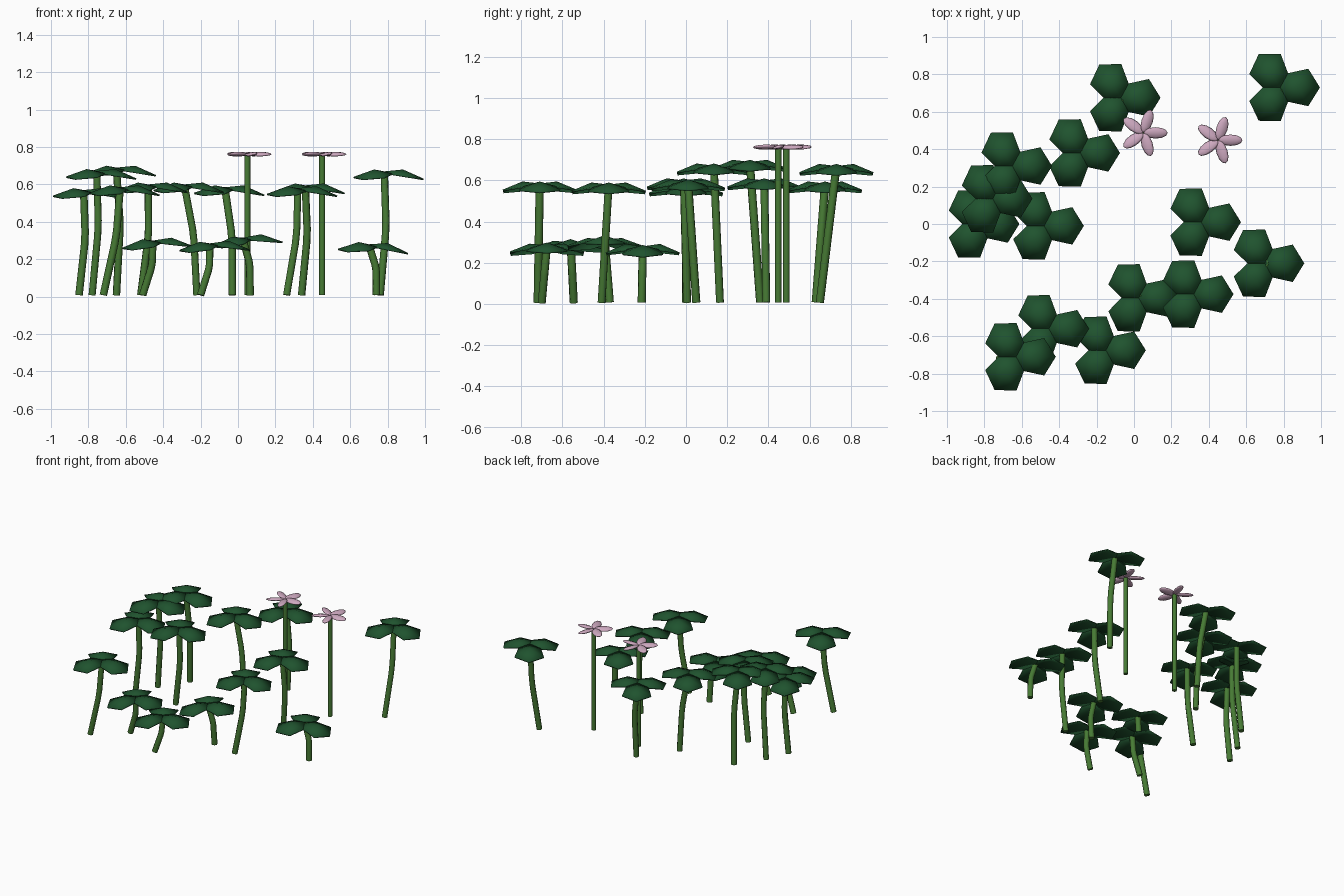
import bpy
import bmesh
import math
from mathutils import Matrix, Vector

if "Cube" in bpy.data.objects:
    bpy.data.objects.remove(bpy.data.objects["Cube"])


def make_material(name, color):
    mat = bpy.data.materials.new(name)
    mat.use_nodes = True
    mat.diffuse_color = (*color, 1)
    mat.node_tree.nodes["Principled BSDF"].inputs["Base Color"].default_value = (*color, 1)
    return mat


LEAF = make_material("dark leaf green", (0.014, 0.087, 0.028))
STEM = make_material("stem green", (0.062, 0.195, 0.034))
PETAL = make_material("pale pink", (0.62, 0.4, 0.53))


def add_stem(name, points, radius):
    # Bent round stem swept along a short path
    curve = bpy.data.curves.new(name, "CURVE")
    curve.dimensions = "3D"
    curve.bevel_depth = radius
    curve.bevel_resolution = 2
    curve.use_fill_caps = True
    spline = curve.splines.new("POLY")
    spline.points.add(len(points) - 1)
    for point, co in zip(spline.points, points):
        point.co = (*co, 1)
    spline.use_smooth = True
    curve.materials.append(STEM)
    bpy.context.collection.objects.link(bpy.data.objects.new(name, curve))


def smooth_mesh(name, bm, mat):
    for face in bm.faces:
        face.smooth = True
    mesh = bpy.data.meshes.new(name)
    bm.to_mesh(mesh)
    bm.free()
    mesh.materials.append(mat)
    return mesh


def leaf_crown_mesh():
    # Three broad pointed leaves, each raised along its middle and drooping at the rim
    half = [(0.04, 0.076, -0.012), (0.15, 0.1, -0.03)]
    rim = [(0, 0, 0)] + half + [(0.212, 0, -0.04)]
    rim += [(x, -y, z) for x, y, z in reversed(half)]
    bm = bmesh.new()
    for angle in (0, 123, 237):
        turn = Matrix.Rotation(math.radians(angle), 3, "Z")
        ring = [bm.verts.new(turn @ Vector(co)) for co in rim]
        ridge = bm.verts.new(turn @ Vector((0.1, 0, 0.01)))
        for a, b in zip(ring, ring[1:] + ring[:1]):
            # Wound so that the faces look upward
            bm.faces.new((b, a, ridge))
    return smooth_mesh("leaf_crown", bm, LEAF)


def flower_mesh():
    # Five flattened, pointed-oval petals
    bm = bmesh.new()
    for i in range(5):
        place = (Matrix.Rotation(math.tau * i / 5, 4, "Z")
                 @ Matrix.Translation((0.066, 0, 0))
                 @ Matrix.Rotation(math.radians(12), 4, "X")
                 @ Matrix.Diagonal((0.064, 0.031, 0.011, 1))
                 @ Matrix.Rotation(math.pi / 2, 4, "Y"))
        bmesh.ops.create_uvsphere(bm, u_segments=8, v_segments=6, radius=1, matrix=place)
    return smooth_mesh("flower_petals", bm, PETAL)


def add_instance(name, mesh, location, rotation):
    obj = bpy.data.objects.new(name, mesh)
    bpy.context.collection.objects.link(obj)
    obj.location = location
    obj.rotation_euler = rotation
    return obj


# Leafy plants: crown x, y, height; foot x, y; sideways tilt in degrees
plants = [
    (0.782, 0.73, 0.67, 0.76, 0.65, 0),
    (-0.07, 0.675, 0.585, -0.03, 0.63, 0),
    (-0.287, 0.38, 0.60, -0.22, 0.39, 0),
    (-0.65, 0.31, 0.69, -0.65, 0.36, 0),
    (-0.755, 0.135, 0.672, -0.78, 0.165, 0),
    (-0.825, 0.0, 0.57, -0.85, 0.0, 0),
    (-0.48, -0.01, 0.60, -0.52, 0.005, 0),
    (0.36, 0.01, 0.595, 0.34, 0.05, 0),
    (0.32, -0.375, 0.58, 0.26, -0.41, 0),
    (-0.63, -0.71, 0.585, -0.72, -0.72, 0),
    (-0.455, -0.56, 0.30, -0.51, -0.545, -3),
    (-0.15, -0.675, 0.285, -0.20, -0.70, -2),
    (0.025, -0.395, 0.315, 0.065, -0.37, -5),
    (0.7, -0.21, 0.28, 0.74, -0.215, 2),
]
crown_mesh = leaf_crown_mesh()
for i, (x, y, z, foot_x, foot_y, tilt) in enumerate(plants, 1):
    crown = add_instance(f"leaf_crown_{i}", crown_mesh, (x, y, z), (0, math.radians(tilt), 0))
    crown.modifiers.new("thickness", "SOLIDIFY").thickness = 0.008

    # The foot leans, then the upper half straightens or curls under the crown
    foot = Vector((foot_x, foot_y, 0.008))
    top = Vector((x, y, z - 0.004))
    bend = foot.lerp(top, 0.55)
    bend.x += 0.02
    add_stem(f"leaf_stem_{i}", [foot, bend.lerp(foot, 0.12), bend.lerp(top, 0.12), top], 0.02)

# Blossoms on straight stems
petals = flower_mesh()
for i, (x, y) in enumerate([(0.05, 0.487), (0.45, 0.448)], 1):
    add_instance(f"flower_{i}", petals, (x, y, 0.762), (0, 0, 0))
    add_stem(f"flower_stem_{i}", [(x, y, 0.008), (x, y, 0.76)], 0.016)
